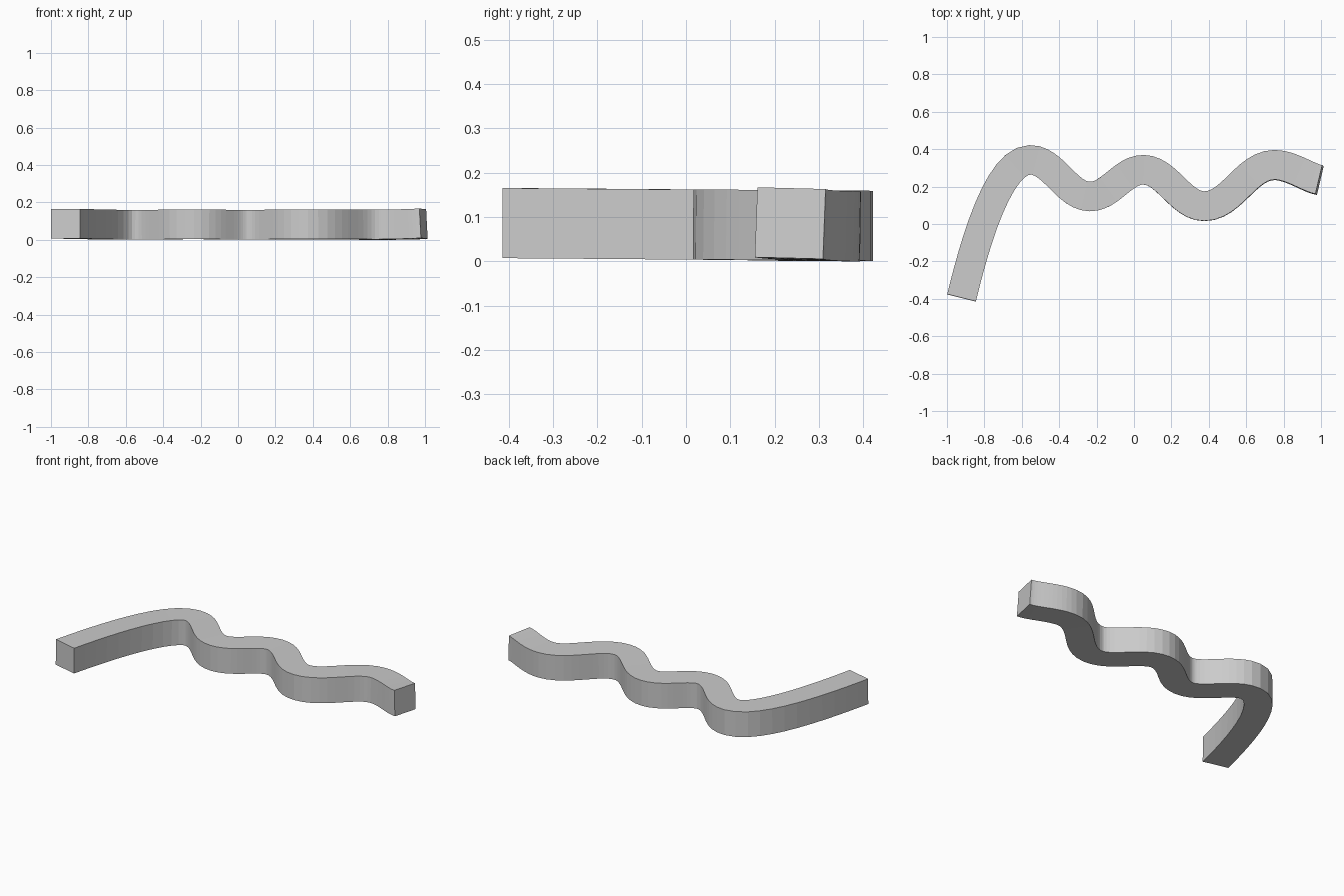
import bpy
import bmesh
from mathutils import Vector
from mathutils.geometry import interpolate_bezier

if "Cube" in bpy.data.objects:
    bpy.data.objects.remove(bpy.data.objects["Cube"])

HALF = 0.079   # half of the square section
STEPS = 12     # facets per bend

# Centreline knots: x, y, z, handle before (dx, dy, dz), handle after
knots = [
    ((-0.922, -0.395, 0.087), (0, 0, 0), (0.07, 0.29, -0.002)),
    ((-0.555, 0.343, 0.081), (-0.17, 0, 0), (0.125, 0, 0)),
    ((-0.235, 0.147, 0.083), (-0.125, 0, 0), (0.11, 0, 0)),
    ((0.05, 0.290, 0.081), (-0.11, 0, 0), (0.125, 0, 0)),
    ((0.375, 0.095, 0.083), (-0.125, 0, 0), (0.15, 0, 0)),
    ((0.75, 0.315, 0.081), (-0.15, 0, 0), (0.09, 0, 0)),
    ((0.992, 0.235, 0.087), (-0.06, 0.010, -0.004), (0, 0, 0)),
]

# Sample the centreline
path = []
for (a, _, out), (b, inc, _) in zip(knots, knots[1:]):
    a, b = Vector(a), Vector(b)
    pts = interpolate_bezier(a, a + Vector(out), b + Vector(inc), b, STEPS + 1)
    path += pts if not path else pts[1:]

# Sweep a square section along it
bm = bmesh.new()
rings = []
for i, p in enumerate(path):
    t = (path[min(i + 1, len(path) - 1)] - path[max(i - 1, 0)]).normalized()
    side = Vector((-t.y, t.x, 0)).normalized()
    # slight roll towards the right-hand end
    side = (side + Vector((0, 0, -0.025 * max(0, p.x)))).normalized()
    up = t.cross(side)
    rings.append([bm.verts.new(p + HALF * (s * side + u * up))
                  for s, u in ((1, -1), (1, 1), (-1, 1), (-1, -1))])
for r, q in zip(rings, rings[1:]):
    for k in range(4):
        n = (k + 1) % 4
        bm.faces.new((r[k], r[n], q[n], q[k]))
bm.faces.new(rings[0])
bm.faces.new(rings[-1])
bmesh.ops.recalc_face_normals(bm, faces=bm.faces[:])

# Rest the bar on the ground
low = min(v.co.z for v in bm.verts)
bmesh.ops.translate(bm, vec=(0, 0, -low), verts=bm.verts[:])

mesh = bpy.data.meshes.new("wavy_bar")
bm.to_mesh(mesh)
bm.free()
grey = bpy.data.materials.new("light_grey")
grey.diffuse_color = (0.6, 0.6, 0.6, 1)
grey.use_nodes = True
grey.node_tree.nodes["Principled BSDF"].inputs["Base Color"].default_value = grey.diffuse_color
mesh.materials.append(grey)
bar = bpy.data.objects.new("wavy_bar", mesh)
bpy.context.collection.objects.link(bar)
